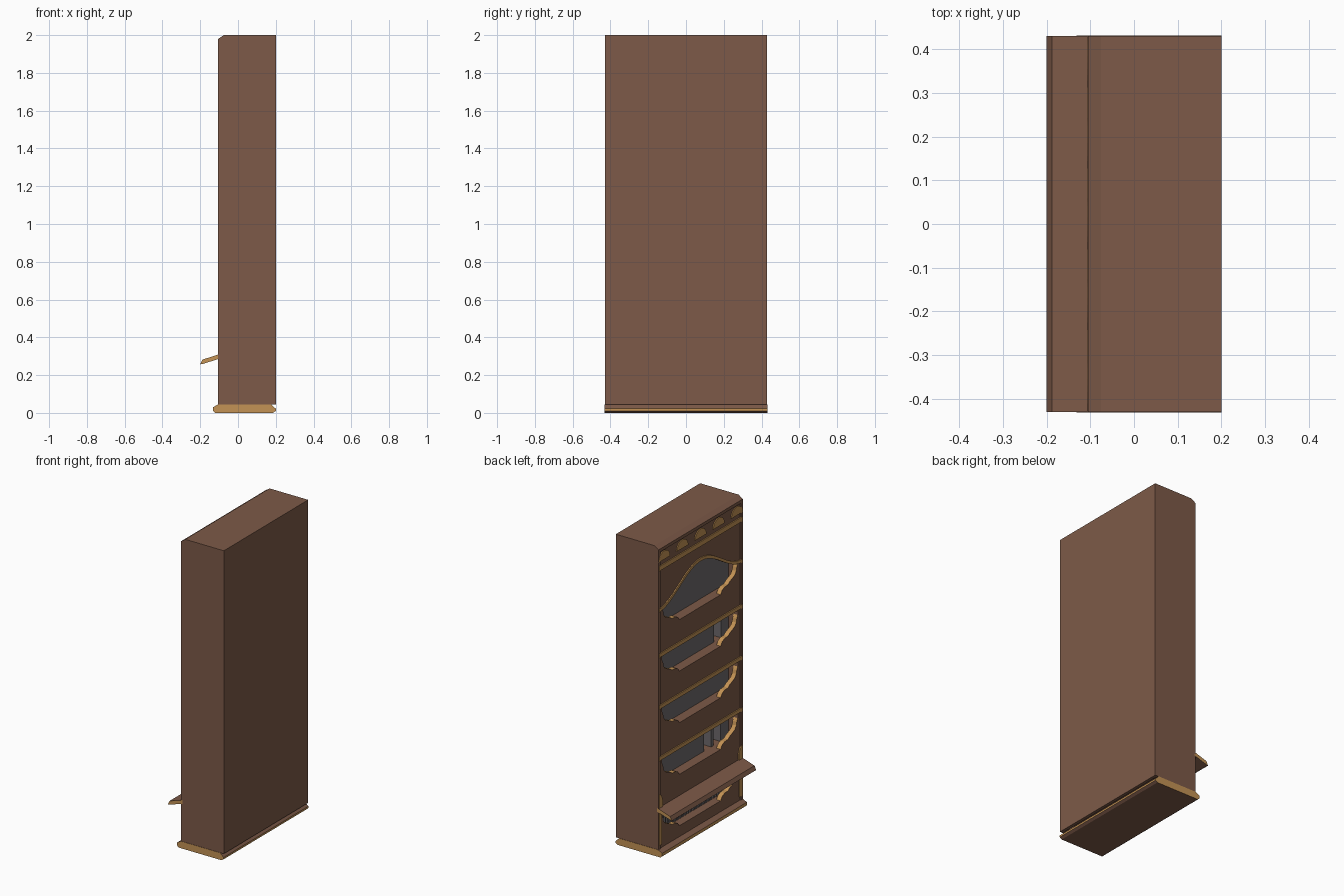
import bpy, bmesh, math
from mathutils import Matrix

if "Cube" in bpy.data.objects:
    bpy.data.objects.remove(bpy.data.objects["Cube"])


def material(name, rgb):
    m = bpy.data.materials.new(name)
    m.diffuse_color = (*rgb, 1)
    m.use_nodes = True
    m.node_tree.nodes["Principled BSDF"].inputs["Base Color"].default_value = m.diffuse_color
    return m


WOOD = material("brown wood", (0.205, 0.102, 0.065))
GOLD = material("gold trim", (0.55, 0.29, 0.09))
GREY = material("dark grey", (0.155, 0.144, 0.15))

# local axes of a flat outline -> world: (y, z) facing x, or (x, z) facing y
FACE_X = Matrix(((0, 0, 1), (1, 0, 0), (0, 1, 0))).to_4x4()
FACE_Y = Matrix(((1, 0, 0), (0, 0, -1), (0, 1, 0))).to_4x4()


def slab(name, loops, lo, hi, frame, mats, rule=None):
    """Extrude an outline (further loops are holes) from lo to hi."""
    cu = bpy.data.curves.new(name, 'CURVE')
    cu.dimensions, cu.fill_mode = '2D', 'BOTH'
    cu.extrude = (hi - lo) / 2
    for loop in loops:
        sp = cu.splines.new('POLY')
        sp.points.add(len(loop) - 1)
        for p, (a, b) in zip(sp.points, loop):
            p.co = (a, b, 0, 1)
        sp.use_cyclic_u = True
    tmp = bpy.data.objects.new(name + "_outline", cu)
    bpy.context.collection.objects.link(tmp)
    dg = bpy.context.evaluated_depsgraph_get()
    me = bpy.data.meshes.new_from_object(tmp.evaluated_get(dg))
    bpy.data.objects.remove(tmp)
    me.transform(frame)
    mid = (lo + hi) / 2
    me.transform(Matrix.Translation((mid, 0, 0) if frame is FACE_X else (0, mid, 0)))
    me.materials.clear()
    for m in mats:
        me.materials.append(m)
    bm = bmesh.new()
    bm.from_mesh(me)
    bmesh.ops.remove_doubles(bm, verts=bm.verts, dist=1e-5)
    bmesh.ops.recalc_face_normals(bm, faces=bm.faces)
    for f in bm.faces:
        f.smooth = False
        f.material_index = rule(f) if rule else 0
    bm.to_mesh(me)
    bm.free()
    ob = bpy.data.objects.new(name, me)
    bpy.context.collection.objects.link(ob)
    return ob


def box(name, x0, x1, y0, y1, z0, z1, mat):
    bm = bmesh.new()
    bmesh.ops.create_cube(bm, size=1)
    for v in bm.verts:
        v.co = ((x0 + x1) / 2 + v.co.x * (x1 - x0),
                (y0 + y1) / 2 + v.co.y * (y1 - y0),
                (z0 + z1) / 2 + v.co.z * (z1 - z0))
    me = bpy.data.meshes.new(name)
    bm.to_mesh(me)
    bm.free()
    me.materials.append(mat)
    ob = bpy.data.objects.new(name, me)
    bpy.context.collection.objects.link(ob)
    return ob


def mirrored(half):
    return half + [(-y, z) for y, z in reversed(half)]


def arch(y):
    return 1.585 + 0.085 * (1 + math.cos(math.pi * y / 0.43))


SHELVES = [1.445, 1.113, 0.78, 0.447, 0.115]
W = 0.385

# scrolled lower corner of every opening, as (y, height above shelf)
SCROLL = [(0.21, 0), (0.225, 0.022), (0.25, 0.034), (0.285, 0.036), (0.305, 0.05),
          (0.33, 0.06), (0.355, 0.072), (0.37, 0.092), (0.375, 0.115), (W, 0.135)]


def opening(i, zb):
    half = [(y, zb + h) for y, h in SCROLL]
    if i == 0:
        top = [(W * (1 - k / 10) , arch(W * (1 - k / 10)) - 0.01) for k in range(10)]
    else:
        top = [(W, zb + (0.16 if i == 4 else 0.17))]
    return mirrored(half + top)


# cabinet carcass
side = [(-0.105, 0.04), (0.2, 0.045), (0.2, 2.0), (-0.075, 2.0), (-0.105, 1.98)]
for s in (-1, 1):
    slab("side_panel", [side], min(s * 0.41, s * 0.43), max(s * 0.41, s * 0.43), FACE_Y, [WOOD])
slab("top_panel", [[(-0.105, 1.96), (0.2, 1.96), (0.2, 2.0), (-0.075, 2.0), (-0.105, 1.98)]],
     -0.41, 0.41, FACE_Y, [WOOD])
box("back_panel", 0.18, 0.2, -0.41, 0.41, 0.045, 1.96, WOOD)

# front board with five openings; the scrolled edges are gold
slab("front_board", [[(-0.41, 0.045), (0.41, 0.045), (0.41, 1.96), (-0.41, 1.96)]]
     + [opening(i, z) for i, z in enumerate(SHELVES)], -0.1, -0.07, FACE_X, [WOOD, GOLD],
     lambda f: int(abs(f.normal.x) < 0.1 and f.normal.z > 0.04
                   and abs(f.calc_center_median().y) > 0.2))

# shelves and dark contents, with gaps between the blocks
BLOCKS = [[(-0.39, 0.39)],
          [(-0.39, -0.307), (-0.237, 0.39)],
          [(-0.39, 0.39)],
          [(-0.39, -0.3), (-0.23, -0.206), (-0.136, 0.39)]]
for i, z in enumerate(SHELVES):
    box("shelf", -0.075, 0.18, -0.41, 0.41, z - 0.03, z, WOOD)
    if i < 4:
        for a, b in BLOCKS[i]:
            box("shelf_block", -0.035, 0.15, a, b, z, z + (0.34 if i == 0 else 0.25), GREY)
for s in (-1, 1):
    box("inner_wall", -0.075, 0.18, min(s * 0.385, s * 0.41), max(s * 0.385, s * 0.41),
        0.05, 1.96, WOOD)

# slatted grille in the lowest opening
box("grille_back", -0.025, 0.0, -0.39, 0.39, 0.115, 0.36, GREY)
for k in range(30):
    y = -0.377 + k * 0.026
    box("grille_slat", -0.045, -0.025, y - 0.007, y + 0.007, 0.115, 0.36, GREY)

# gold trims on the front: frieze band, bars and arch
box("frieze_band", -0.107, -0.098, -0.425, 0.425, 1.84, 1.87, GOLD)
for z in SHELVES[1:4]:
    box("opening_bar", -0.107, -0.098, -0.425, 0.425, z + 0.168, z + 0.192, GOLD)
ys = [-0.425 + 0.85 * k / 24 for k in range(25)]
slab("arch_trim", [[(y, arch(y) - 0.01) for y in ys]
                   + [(y, arch(y) + 0.01) for y in reversed(ys)]],
     -0.107, -0.098, FACE_X, [GOLD])

# row of half-round ornaments below the top
for k in range(5):
    c = 0.37 - k * 0.185
    slab("half_round_ornament",
         [[(c + 0.058 * math.cos(math.pi * t / 12), 1.898 + 0.055 * math.sin(math.pi * t / 12))
           for t in range(13)]], -0.106, -0.098, FACE_X, [GOLD])

# gold corner pieces above and below the ledge
for s in (-1, 1):
    slab("corner_ornament", [[(s * 0.425, 0.31), (s * 0.39, 0.31), (s * 0.388, 0.35),
                              (s * 0.4, 0.385), (s * 0.425, 0.4)]],
         -0.107, -0.098, FACE_X, [GOLD])
    box("lower_pilaster", -0.107, -0.098, min(s * 0.395, s * 0.425), max(s * 0.395, s * 0.425),
        0.07, 0.28, GOLD)

# sloping ledge with gold ends
slab("ledge", [[(-0.095, 0.312), (-0.188, 0.282), (-0.2, 0.257), (-0.19, 0.258), (-0.095, 0.288)]],
     -0.43, 0.43, FACE_Y, [WOOD, GOLD], lambda f: int(abs(f.normal.y) > 0.9))

# plinth with gold edge
slab("plinth", [[(-0.12, 0), (0.185, 0), (0.2, 0.01), (0.2, 0.022), (0.175, 0.045),
                 (-0.105, 0.045), (-0.132, 0.03), (-0.132, 0.01)]],
     -0.432, 0.432, FACE_Y, [WOOD, GOLD], lambda f: int(abs(f.normal.z) < 0.2))
